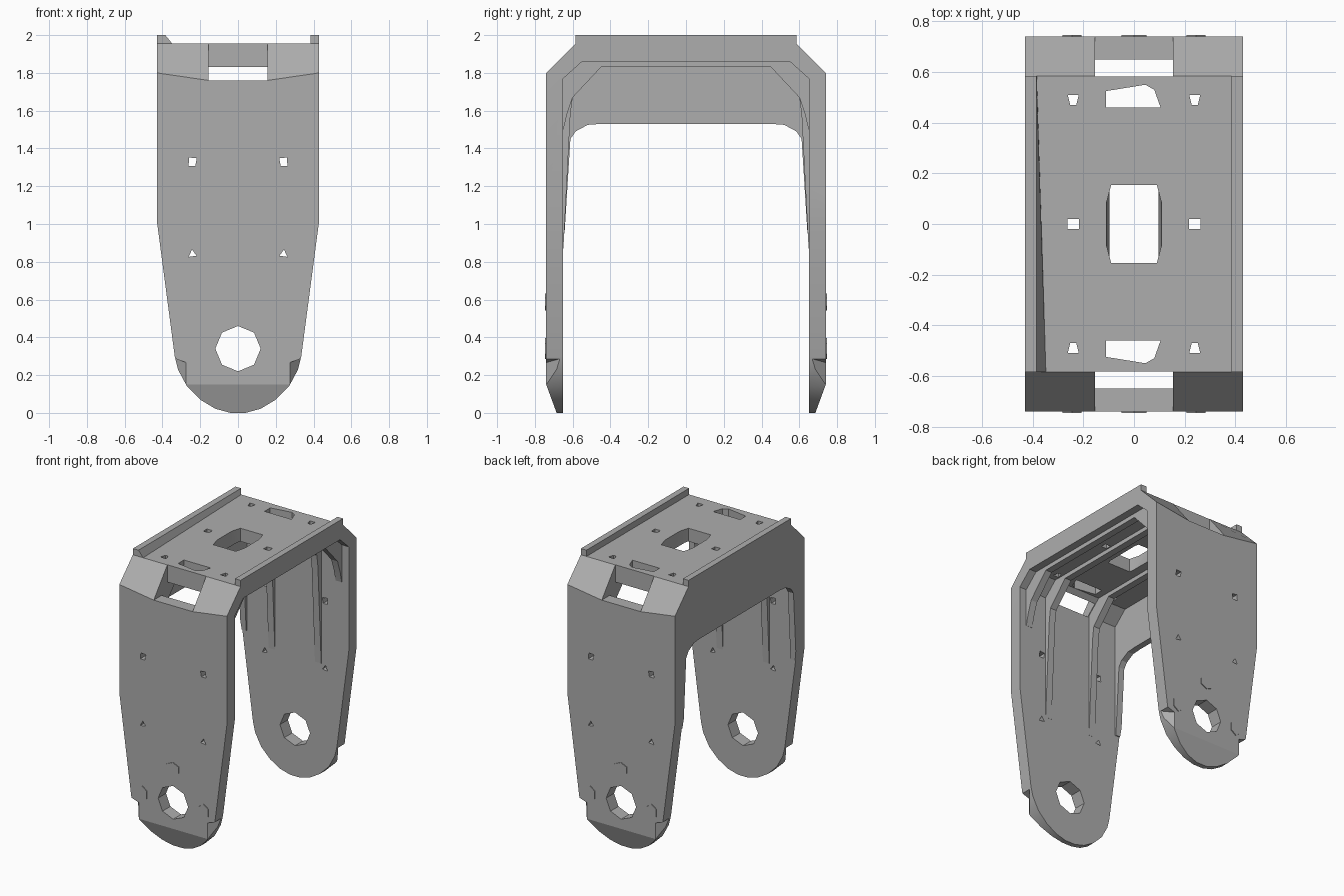
import bpy, bmesh, math
from mathutils import Vector

if "Cube" in bpy.data.objects:
    bpy.data.objects.remove(bpy.data.objects["Cube"], do_unlink=True)

grey = bpy.data.materials.new("neutral grey")
grey.use_nodes = True
COLOR = (0.42, 0.42, 0.42, 1)
grey.diffuse_color = COLOR
grey.node_tree.nodes["Principled BSDF"].inputs["Base Color"].default_value = COLOR


def finish(name, bm):
    bmesh.ops.recalc_face_normals(bm, faces=bm.faces)
    mesh = bpy.data.meshes.new(name)
    bm.to_mesh(mesh)
    bm.free()
    mesh.materials.append(grey)
    ob = bpy.data.objects.new(name, mesh)
    bpy.context.collection.objects.link(ob)
    return ob


def loft(name, rings):
    """Skin a list of equal point rings and cap both ends."""
    bm = bmesh.new()
    rows = [[bm.verts.new(p) for p in ring] for ring in rings]
    for a, b in zip(rows, rows[1:]):
        for i in range(len(a)):
            j = (i + 1) % len(a)
            bm.faces.new((a[i], a[j], b[j], b[i]))
    bm.faces.new(rows[0])
    bm.faces.new(rows[-1])
    return finish(name, bm)


def hull(name, points):
    bm = bmesh.new()
    for p in points:
        bm.verts.new(p)
    bmesh.ops.convex_hull(bm, input=bm.verts)
    return finish(name, bm)


def along_x(name, yz, a, b):
    return loft(name, [[(x, y, z) for y, z in yz] for x in (a, b)])


def along_y(name, xz, a, b):
    return loft(name, [[(x, y, z) for x, z in xz] for y in (a, b)])


def along_z(name, xy, a, b):
    return loft(name, [[(x, y, z) for x, y in xy] for z in (a, b)])


def ngon(cx, cy, rx, ry, n, turn=0.0):
    return [(cx + rx * math.cos(turn + math.tau * i / n),
             cy + ry * math.sin(turn + math.tau * i / n)) for i in range(n)]


def rect(x0, x1, y0, y1):
    return [(x0, y0), (x1, y0), (x1, y1), (x0, y1)]


def mirrored(half):
    """Complete a half profile across its first coordinate."""
    return half + [(-u, v) for u, v in reversed(half)]


def combine(target, tool, operation="DIFFERENCE"):
    tool.hide_render = True
    mod = target.modifiers.new("cut", "BOOLEAN")
    mod.operation, mod.solver, mod.object = operation, "EXACT", tool
    bpy.context.view_layer.objects.active = target
    bpy.ops.object.modifier_apply(modifier=mod.name)
    bpy.data.objects.remove(tool, do_unlink=True)


# Bracket: arch section swept across the width, corner dips toward the middle
def arch(x, corner):
    outer = mirrored([(0.685, 0), (0.74, 0.15), (0.74, corner), (0.585, 1.955)])
    inner = mirrored([(0.65, 0), (0.65, 1.77), (0.55, 1.86)])
    return [(x, y, z) for y, z in outer + inner[::-1]]


bracket = loft("bracket", [arch(-0.43, 1.8), arch(-0.155, 1.76),
                           arch(0.155, 1.76), arch(0.43, 1.8)])

# Tapered legs with rounded feet
outline = mirrored([(0.43, 2.1), (0.43, 1.02), (0.335, 0.3), (0.318, 0.23), (0.27, 0.14),
                    (0.2, 0.07), (0.12, 0.022), (0.04, 0.0)])
combine(bracket, along_y("outline", outline, -1, 1), "INTERSECT")

# Pivot bores and screw holes through both legs
combine(bracket, along_y("bore", ngon(0, 0.34, 0.12, 0.12, 8, math.pi / 2), -1, 1))
for s in (-1, 1):
    square = [(s * u, v) for u, v in
              [(0.218, 1.348), (0.258, 1.352), (0.262, 1.308), (0.226, 1.308)]]
    combine(bracket, along_y("upper_hole", square, -1, 1))
    triangle = [(s * 0.22, 0.832), (s * 0.262, 0.826), (s * 0.243, 0.865)]
    combine(bracket, along_y("lower_hole", triangle, -1, 1))
    # Holes in the top plate
    for y in (-0.49, 0, 0.49):
        e = 0.01 if y else 0
        t = 1 if y > 0 else -1
        hole = [(s * 0.24 - 0.022, y + t * 0.02), (s * 0.24 + 0.022, y + t * 0.02),
                (s * 0.24 + 0.022 - e, y - t * 0.02), (s * 0.24 - 0.022 + e, y - t * 0.02)]
        combine(bracket, along_z("plate_hole", hole, 1.5, 2.2))
    # Slots near the plate ends and windows through the corners
    slot = [(-0.11, s * 0.46), (0.105, s * 0.46), (0.08, s * 0.53),
            (0.045, s * 0.55), (-0.11, s * 0.525)]
    combine(bracket, along_z("slot", slot, 1.5, 2.2))
    y0, y1 = sorted((s * 0.583, s * 0.9))
    combine(bracket, along_z("window", rect(-0.155, 0.155, y0, y1), 1.76, 2.2))
    # Notched edges beside each foot
    for t in (-1, 1):
        pts = []
        for x, y, z in ((0.27, 0.745, 0.265), (0.37, 0.745, 0.3), (0.37, 0.62, 0.3)):
            pts += [(s * x, t * y, z), (s * x, t * y, -0.1)]
        combine(bracket, hull("notch", pts))

# Central opening, flared toward the top
opening = [(sx * 0.09, sy * 0.155, z) for sx in (-1, 1) for sy in (-1, 1) for z in (1.8, 2.0)]
opening += [(sx * 0.115, sy * 0.06, 2.0) for sx in (-1, 1) for sy in (-1, 1)]
combine(bracket, hull("opening", opening))

# Deep side flange on one edge only
flange = mirrored([(0.67, 0.95), (0.67, 1.76), (0.57, 1.87)])
flange_in = mirrored([(0.643, 0.95), (0.612, 1.45), (0.585, 1.49), (0.52, 1.525), (0.45, 1.53)])
flange_ob = along_x("side_flange", flange + flange_in[::-1], -0.43, -0.385)
combine(flange_ob, along_y("flange_outline", outline, -1, 1), "INTERSECT")


# Stiffening ribs lining the inside
def rib(name, x0, x1, foot, shoulder):
    out = mirrored([(0.655, foot), (0.655, 1.77), (0.553, 1.865)])
    inn = mirrored([(0.649, foot), (shoulder, 1.58), (0.6, 1.67), (0.45, 1.83)])
    return along_x(name, out + inn[::-1], x0, x1)


rib("left_rib", 0.16, 0.21, 0.87, 0.612)
rib("right_rib", -0.21, -0.16, 0.87, 0.612)
rib("edge_rib", 0.325, 0.375, 1.5, 0.63)

# Rails along the top edges; one has a sloped inner side
along_x("plain_rail", rect(-0.585, 0.585, 1.94, 2.0), 0.385, 0.43)
loft("sloped_rail", [
    [(-0.43, y, 1.94), (foot, y, 1.94), (foot, y, 1.955), (-0.385, y, 2.0), (-0.43, y, 2.0)]
    for y, foot in ((-0.585, -0.348), (0.585, -0.384))])

# Raised hexagonal pads around each bore
for end, s in (("front", -1), ("back", 1)):
    for side, cx, cz, rx, rz, turn in (("top", 0, 0.587, 0.056, 0.044, math.pi / 2),
                                       ("left", 0.245, 0.34, 0.044, 0.056, math.pi / 2),
                                       ("right", -0.245, 0.34, 0.044, 0.056, math.pi / 2)):
        along_y(f"{end}_{side}_pad", ngon(cx, cz, rx, rz, 6, turn), s * 0.738, s * 0.746)

# Crisp edges, soft foot curve
for ob in bpy.context.collection.objects:
    if ob.type == "MESH":
        ob.select_set(True)
        bpy.context.view_layer.objects.active = ob
bpy.ops.object.shade_smooth_by_angle(angle=math.radians(20))
